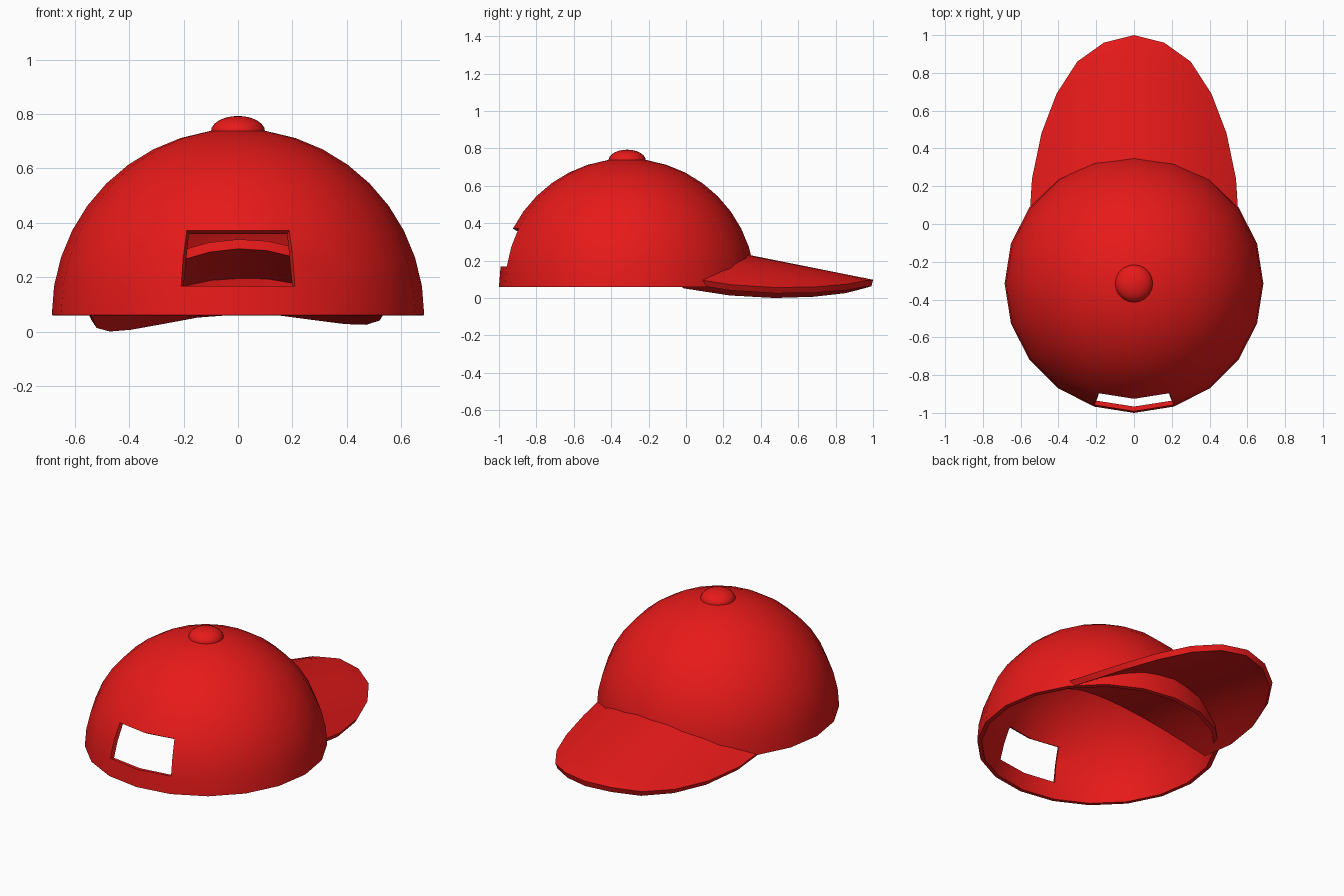
import bpy, bmesh
from mathutils import Matrix

if "Cube" in bpy.data.objects:
    bpy.data.objects.remove(bpy.data.objects["Cube"])

red = bpy.data.materials.new("red_cloth")
red.diffuse_color = (0.8, 0.01, 0.01, 1)
red.use_nodes = True
red.node_tree.nodes["Principled BSDF"].inputs["Base Color"].default_value = red.diffuse_color
CY, R = -0.315, 0.685


def finish(bm, name, thickness=0):
    mesh = bpy.data.meshes.new(name)
    bm.to_mesh(mesh)
    bm.free()
    ob = bpy.data.objects.new(name, mesh)
    bpy.context.collection.objects.link(ob)
    mesh.materials.append(red)
    if thickness:
        mod = ob.modifiers.new("thickness", 'SOLIDIFY')
        mod.thickness = thickness
        mod.offset = -1
    bpy.ops.object.select_all(action='DESELECT')
    bpy.context.view_layer.objects.active = ob
    ob.select_set(True)
    if thickness:
        bpy.ops.object.modifier_apply(modifier="thickness")
    bpy.ops.object.shade_smooth_by_angle(angle=0.6)
    return ob


# Crown: hollow half sphere with the strap opening left out
bm = bmesh.new()
bmesh.ops.create_uvsphere(bm, u_segments=20, v_segments=20, radius=R)
bmesh.ops.delete(bm, geom=[v for v in bm.verts if v.co.z < -0.001], context='VERTS')
opening = []
for f in bm.faces:
    c = f.calc_center_median()
    if abs(c.x) < 0.15 and c.y < 0 and 0.107 < c.z < 0.311:
        opening.append(f)
bmesh.ops.delete(bm, geom=opening, context='FACES')
bmesh.ops.translate(bm, verts=bm.verts, vec=(0, CY, 0.06))
finish(bm, "crown", 0.025)

# Button on top
bm = bmesh.new()
bmesh.ops.create_uvsphere(bm, u_segments=20, v_segments=12, radius=1,
                          matrix=Matrix.Translation((0, CY, 0.735)) @ Matrix.Diagonal((0.1, 0.1, 0.058, 1)))
finish(bm, "top_button")

# Brim: arched sheet sloping forward, its rear edge tucked inside the crown
rows = [(0.0, 0.555), (0.24, 0.54), (0.48, 0.49), (0.69, 0.41),
        (0.86, 0.30), (0.96, 0.16), (1.0, 0.0)]      # y, half width
COLS = 10
bm = bmesh.new()


def brim_point(y, x):
    return bm.verts.new((x, y, 0.312 - 0.2 * y - 0.66 * x * x + 0.026 * x))


us = [2 * i / COLS - 1 for i in range(COLS + 1)]
grid = [[brim_point(-0.2 * (1 - u * u) - 0.01, 0.555 * u) for u in us]]
for y, w in rows:
    grid.append([brim_point(y, w * u) for u in us])
for a, b in zip(grid, grid[1:]):
    for i in range(COLS):
        bm.faces.new((a[i], a[i + 1], b[i + 1], b[i]))
bmesh.ops.remove_doubles(bm, verts=bm.verts, dist=0.001)
finish(bm, "brim", 0.036)
for f_ob in [bpy.data.objects["brim"]]:
    low = min(v.co.z for v in f_ob.data.vertices)
    f_ob.location.z = -low if abs(low) < 0.03 else 0
